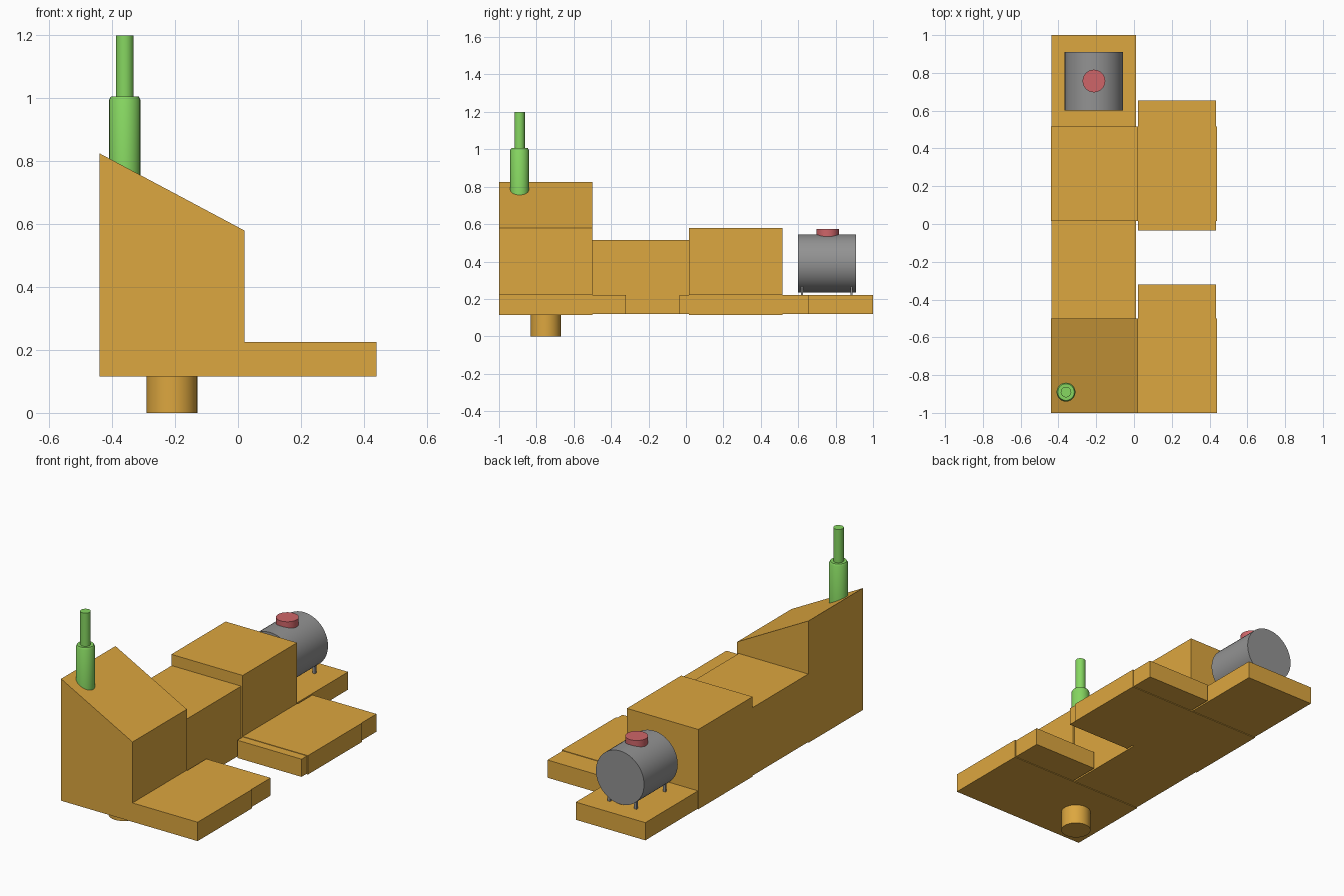
import bpy, bmesh, math
from mathutils import Matrix, Vector

if "Cube" in bpy.data.objects:
    bpy.data.objects.remove(bpy.data.objects["Cube"])

def material(name, rgb):
    m = bpy.data.materials.new(name)
    m.diffuse_color = (*rgb, 1)
    m.use_nodes = True
    m.node_tree.nodes["Principled BSDF"].inputs["Base Color"].default_value = m.diffuse_color
    return m

GOLD = material("gold", (0.72, 0.385, 0.05))
GREEN = material("green", (0.24, 0.68, 0.12))
GREY = material("grey", (0.29, 0.29, 0.29))
RED = material("red", (0.62, 0.13, 0.14))

def finish(bm, name, mat, smooth=False):
    bmesh.ops.recalc_face_normals(bm, faces=bm.faces)
    me = bpy.data.meshes.new(name)
    bm.to_mesh(me)
    bm.free()
    ob = bpy.data.objects.new(name, me)
    bpy.context.collection.objects.link(ob)
    me.materials.append(mat)
    if smooth:
        bpy.ops.object.select_all(action='DESELECT')
        ob.select_set(True)
        bpy.context.view_layer.objects.active = ob
        bpy.ops.object.shade_smooth_by_angle(angle=math.radians(35))
    return ob

def extrude_y(name, profile, y0, y1, mat):
    """Extrude an x-z profile along y."""
    bm = bmesh.new()
    face = bm.faces.new([bm.verts.new((x, y0, z)) for x, z in profile])
    new = bmesh.ops.extrude_face_region(bm, geom=[face])["geom"]
    bmesh.ops.translate(bm, vec=(0, y1 - y0, 0),
                        verts=[v for v in new if isinstance(v, bmesh.types.BMVert)])
    return finish(bm, name, mat)

def box(name, x0, x1, y0, y1, z0, z1, mat=GOLD):
    return extrude_y(name, [(x0, z0), (x1, z0), (x1, z1), (x0, z1)], y0, y1, mat)

def cylinder(name, a, b, r, mat, sides=32):
    a, b = Vector(a), Vector(b)
    d = b - a
    rot = Vector((0, 0, 1)).rotation_difference(d).to_matrix().to_4x4()
    bm = bmesh.new()
    bmesh.ops.create_cone(bm, cap_ends=True, segments=sides, radius1=r, radius2=r,
                          depth=d.length, matrix=Matrix.Translation((a + b) / 2) @ rot)
    return finish(bm, name, mat, True)

L, R, B, P = -0.44, 0.44, 0.115, 0.225   # left, right, underside, plate top

# Front block with sloping roof and side plate
extrude_y("front_block", [(L, B), (R, B), (R, P), (0.02, P), (0.02, 0.58), (L, 0.825)],
          -1.0, -0.5, GOLD)
# Rear block with flat roof and side plate
extrude_y("rear_block", [(L, B), (R, B), (R, P), (0.02, P), (0.02, 0.58), (L, 0.58)],
          0.015, 0.515, GOLD)
# Link between the blocks, and rear deck
box("middle_body", L + .002, 0.01, -0.5, 0.015, B + .004, 0.515)
box("rear_deck", L + .002, 0.01, 0.515, 1.0, B + .004, P - .003)
# Side plate extensions
box("front_plate_extension", 0.02, 0.434, -0.5, -0.32, B + .004, P - .003)
box("rear_plate_lip", 0.02, 0.434, -0.035, 0.015, B + .004, P - .003)
box("rear_plate_extension", 0.02, 0.434, 0.515, 0.655, B + .004, P - .003)
# Peg under the front block
cylinder("bottom_peg", (-0.21, -0.75, 0), (-0.21, -0.75, 0.13), 0.081, GOLD)

# Exhaust: wide sleeve with chamfered rim, thin pipe
profile = [(0, 0.74), (0.05, 0.74), (0.05, 0.995), (0.044, 1.006), (0.028, 1.006),
           (0.028, 1.2), (0, 1.2)]
bm = bmesh.new()
vs = [bm.verts.new((-0.36, -0.89, z)) for r, z in profile]
for v, (r, z) in zip(vs, profile):
    v.co.x += r
edges = [bm.edges.new(p) for p in zip(vs, vs[1:])]
bmesh.ops.spin(bm, geom=vs + edges, cent=(-0.36, -0.89, 0), axis=(0, 0, 1),
               angle=2 * math.pi, steps=24)
bmesh.ops.remove_doubles(bm, verts=bm.verts, dist=0.0005)
finish(bm, "exhaust_pipe", GREEN, True)

# Tank, filler cap and legs
TX, TZ = -0.212, 0.39
cylinder("tank", (TX, 0.6, TZ), (TX, 0.91, TZ), 0.155, GREY, 48)
cylinder("tank_cap", (TX, 0.757, 0.52), (TX, 0.757, 0.575), 0.06, RED)
for i, y in enumerate((0.62, 0.885)):
    for j, x in enumerate((TX - 0.085, TX + 0.085)):
        box(f"tank_leg_{i}{j}", x - 0.008, x + 0.008, y - 0.006, y + 0.006, 0.215, 0.27, GREY)
